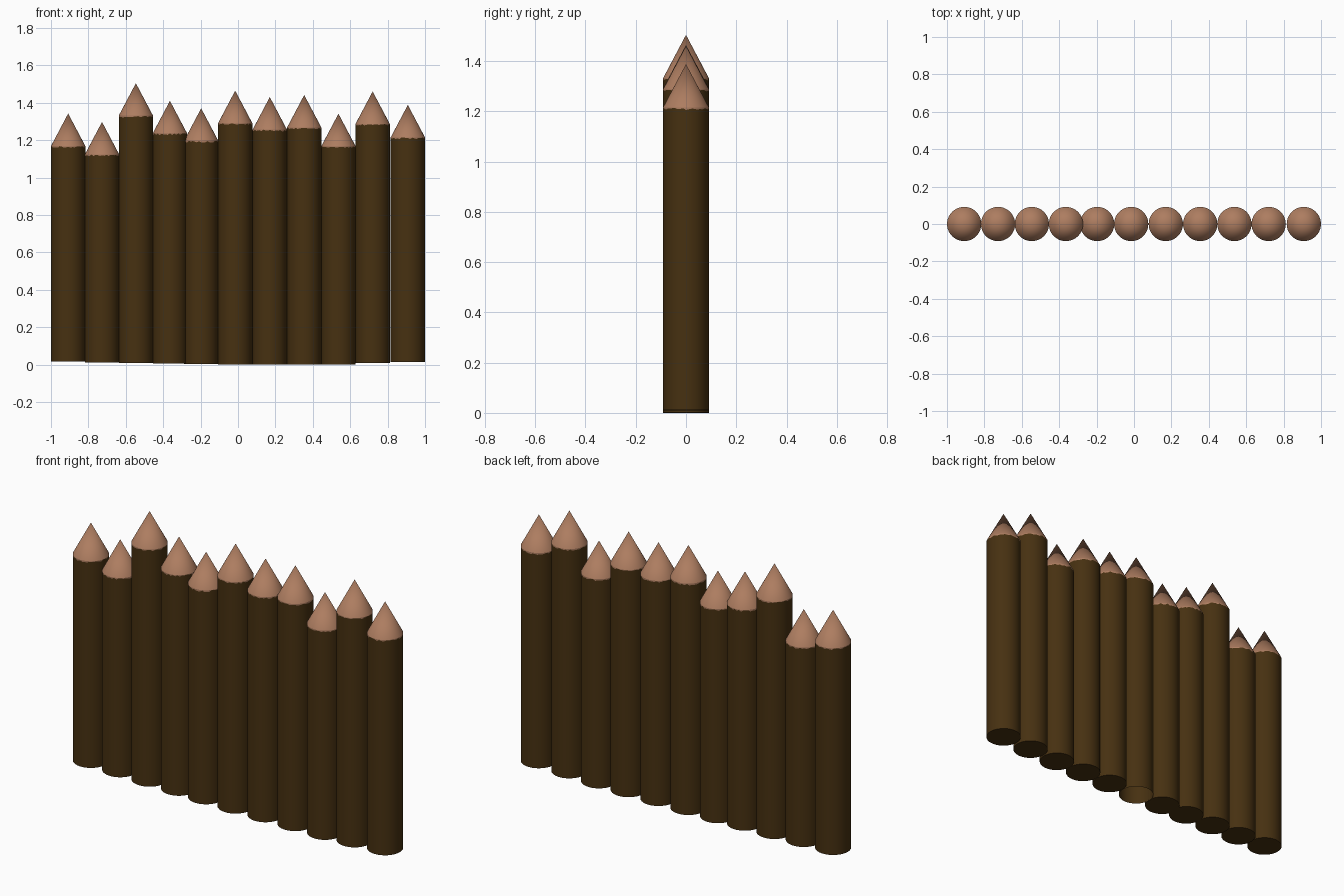
import bpy, bmesh, math, random

if "Cube" in bpy.data.objects:
    bpy.data.objects.remove(bpy.data.objects["Cube"])

random.seed(4)
SIDES, R, CONE_H = 48, 0.0915, 0.173


def material(name, rgb):
    m = bpy.data.materials.new(name)
    m.diffuse_color = (*rgb, 1)
    m.use_nodes = True
    m.node_tree.nodes["Principled BSDF"].inputs["Base Color"].default_value = m.diffuse_color
    return m


BARK = material("dark bark", (0.062, 0.030, 0.0055))
WOOD = material("cut wood", (0.42, 0.205, 0.118))

# centre x, bottom z, tip z of every stake
STAKES = [
    (-0.908, 0.016, 1.342), (-0.727, 0.012, 1.297), (-0.546, 0.008, 1.504),
    (-0.364, 0.006, 1.410), (-0.197, 0.003, 1.370), (-0.015, 0.000, 1.464),
    (0.170, 0.001, 1.430), (0.354, 0.001, 1.441), (0.537, 0.001, 1.341),
    (0.720, 0.008, 1.460), (0.908, 0.014, 1.388),
]


def stake(i, x, bottom, tip):
    bm = bmesh.new()
    shoulder = tip - CONE_H

    def ring(z, jitter=0.0):
        return [bm.verts.new((x + R * math.cos(2 * math.pi * k / SIDES),
                              R * math.sin(2 * math.pi * k / SIDES),
                              z - random.random() * jitter)) for k in range(SIDES)]

    # trunk, ragged bark edge, and shoulder of the sharpened end
    low, edge, top = ring(bottom), ring(shoulder - 0.001, 0.009), ring(shoulder)
    apex = bm.verts.new((x, 0, tip))
    for k in range(SIDES):
        n = (k + 1) % SIDES
        bm.faces.new((low[k], low[n], edge[n], edge[k]))
        bm.faces.new((edge[k], edge[n], top[n], top[k])).material_index = 1
        bm.faces.new((top[k], top[n], apex)).material_index = 1
    # the middle stake is hollow underneath
    if i != 5:
        bm.faces.new(low[::-1])
    mesh = bpy.data.meshes.new(f"stake_{i + 1}")
    bm.to_mesh(mesh)
    bm.free()
    mesh.materials.append(BARK)
    mesh.materials.append(WOOD)
    obj = bpy.data.objects.new(f"stake_{i + 1}", mesh)
    bpy.context.collection.objects.link(obj)
    bpy.context.view_layer.objects.active = obj
    obj.select_set(True)


for i, (x, bottom, tip) in enumerate(STAKES):
    stake(i, x, bottom, tip)
bpy.ops.object.shade_smooth_by_angle(angle=math.radians(25))
